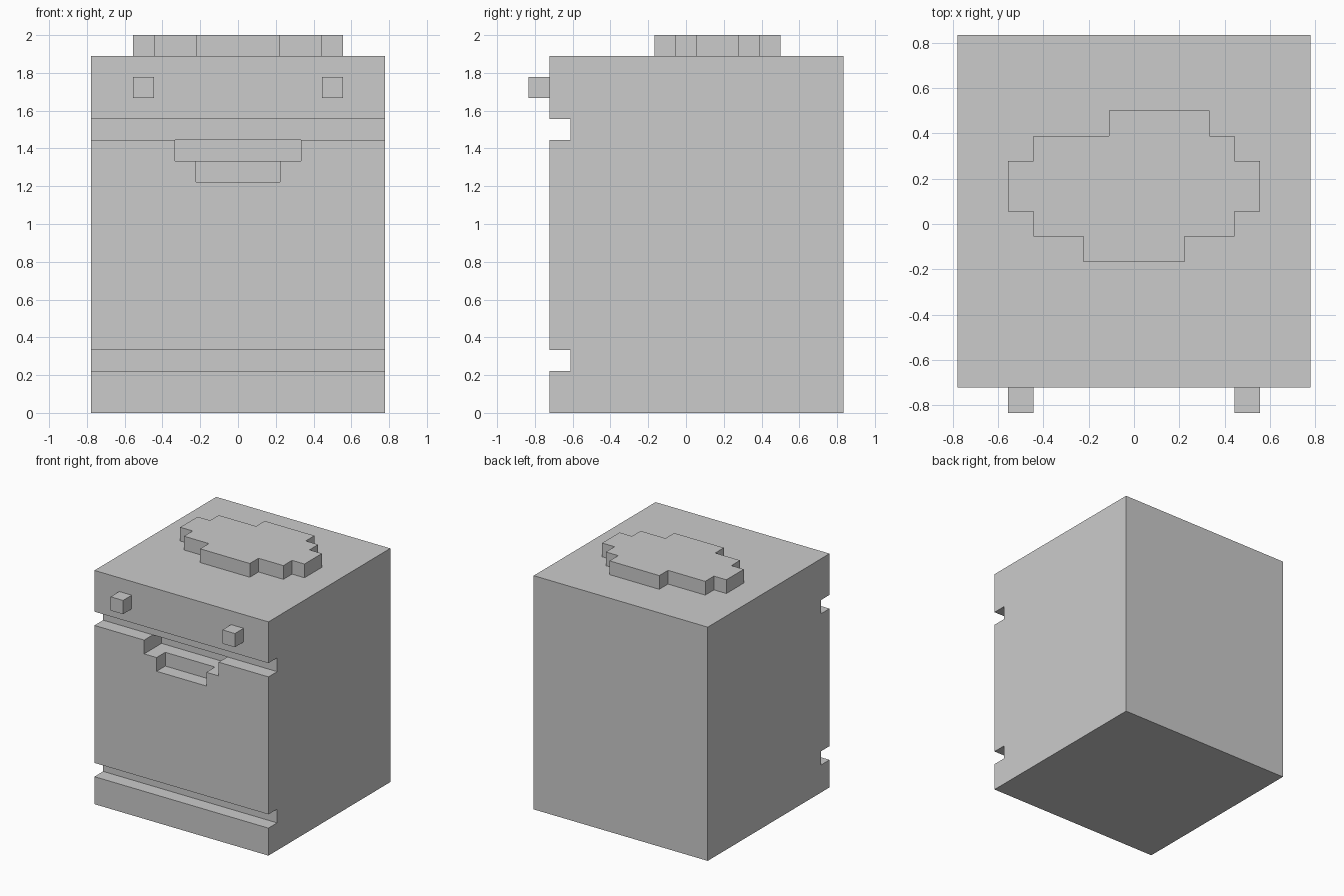
import bpy, bmesh
from mathutils import Matrix

if "Cube" in bpy.data.objects:
    bpy.data.objects.remove(bpy.data.objects["Cube"])

U = 1 / 9  # one block of the grid; parts are laid out in blocks


def make(name, bm):
    bmesh.ops.recalc_face_normals(bm, faces=bm.faces)
    mesh = bpy.data.meshes.new(name)
    bm.to_mesh(mesh)
    bm.free()
    obj = bpy.data.objects.new(name, mesh)
    bpy.context.collection.objects.link(obj)
    return obj


def box(name, x, y, z):
    bm = bmesh.new()
    bmesh.ops.create_cube(bm, size=1)
    for v in bm.verts:
        v.co = [(a + b) / 2 + c * (b - a) for (a, b), c in zip((x, y, z), v.co)]
    return make(name, bm)


def prism(name, outline, z0, z1):
    bm = bmesh.new()
    face = bm.faces.new([bm.verts.new((x, y, z0)) for x, y in outline])
    top = bmesh.ops.extrude_face_region(bm, geom=[face], use_keep_orig=True)["geom"]
    bmesh.ops.translate(bm, vec=(0, 0, z1 - z0),
                        verts=[g for g in top if isinstance(g, bmesh.types.BMVert)])
    return make(name, bm)


def cut(obj, x, y, z):
    cutter = box("cutter", x, y, z)
    cutter.hide_render = True
    mod = obj.modifiers.new("cut", 'BOOLEAN')
    mod.operation, mod.solver, mod.object = 'DIFFERENCE', 'EXACT', cutter
    bpy.context.view_layer.objects.active = obj
    bpy.ops.object.modifier_apply(modifier=mod.name)
    bpy.data.objects.remove(cutter)


# Main body
body = box("body", (-7, 7), (-6.5, 7.5), (0, 17))

# Stepped handle recess: deep upper pocket, shallow lower one
cut(body, (-3, 3), (-8, -4.5), (12, 13))
cut(body, (-2, 2), (-8, -5.5), (11, 12))

# Horizontal grooves across the front
for z in (2, 13):
    cut(body, (-8, 8), (-8, -5.5), (z, z + 1))

# Front knobs
knobs = [box(f"knob_{side}", (x, x + 1), (-7.5, -6.5), (15, 16))
         for side, x in (("left", -5), ("right", 4))]

# Stepped plate on top, outlined from rows of blocks (y0, y1, x0, x1)
rows = [(-1.5, -0.5, -2, 2), (-0.5, 0.5, -4, 4), (0.5, 2.5, -5, 5),
        (2.5, 3.5, -4, 4), (3.5, 4.5, -1, 3)]
right = [(x1, y) for y0, y1, x0, x1 in rows for y in (y0, y1)]
left = [(x0, y) for y0, y1, x0, x1 in reversed(rows) for y in (y1, y0)]
plate = prism("top_plate", right + left, 17, 18)

# Scale from blocks to final units
for obj in [body, plate] + knobs:
    obj.data.transform(Matrix.Scale(U, 4))
